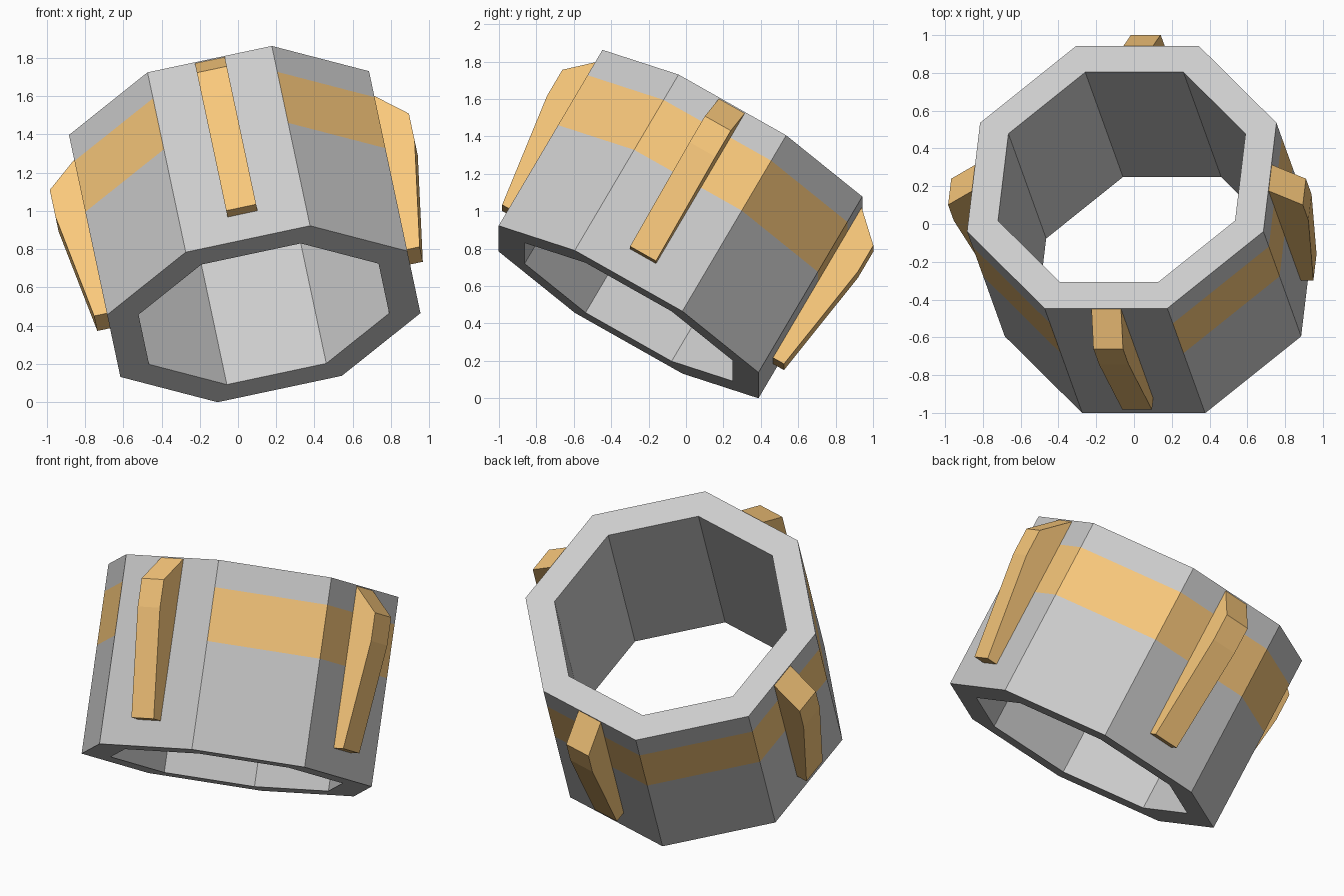
import bpy, bmesh
from math import radians, cos, sin, pi
from mathutils import Matrix, Euler, Vector

if "Cube" in bpy.data.objects:
    bpy.data.objects.remove(bpy.data.objects["Cube"])

# Tilted frame of the whole model: local z runs along the tube
FRAME = Matrix.Translation((0.135, -0.307, 0.461)) @ \
    Euler((radians(-30), radians(-12), 0)).to_matrix().to_4x4()
SIDES = 8
HEIGHT = 1.11
R_OUT = 0.802 / cos(pi / SIDES)
R_IN = R_OUT * 0.8

grey = bpy.data.materials.new("grey")
grey.diffuse_color = (0.8, 0.8, 0.8, 1)
grey.use_nodes = True
grey.node_tree.nodes["Principled BSDF"].inputs["Base Color"].default_value = grey.diffuse_color
amber = bpy.data.materials.new("amber")
amber.diffuse_color = (0.95, 0.58, 0.2, 1)
amber.use_nodes = True
amber.node_tree.nodes["Principled BSDF"].inputs["Base Color"].default_value = amber.diffuse_color


def finish(bm, name, materials):
    bmesh.ops.recalc_face_normals(bm, faces=bm.faces)
    mesh = bpy.data.meshes.new(name)
    bm.to_mesh(mesh)
    bm.free()
    for m in materials:
        mesh.materials.append(m)
    obj = bpy.data.objects.new(name, mesh)
    obj.matrix_world = FRAME
    bpy.context.collection.objects.link(obj)
    return obj


# Octagonal tube with a flush painted band, left plain on the front side
profile = [(R_OUT, 0), (R_OUT, 0.635), (R_OUT, 0.95), (R_OUT, HEIGHT),
           (R_IN, HEIGHT), (R_IN, 0)]
bm = bmesh.new()
loops = []
for k in range(SIDES):
    t = 2 * pi * (k + 0.5) / SIDES
    loops.append([bm.verts.new((r * cos(t), r * sin(t), z)) for r, z in profile])
for k in range(SIDES):
    a, b = loops[k], loops[(k + 1) % SIDES]
    for i in range(len(profile)):
        j = (i + 1) % len(profile)
        f = bm.faces.new((a[i], b[i], b[j], a[j]))
        faces_front = f.calc_center_median().y < -0.7
        f.material_index = 1 if i == 1 and not faces_front else 0
finish(bm, "octagonal_ring", [grey, amber])

# Four tapered ribs, one on every second side
rib_profile = [(0.78, 0.155), (0.87, 0.155), (0.96, 0.79),
               (0.96, 0.955), (0.80, 1.105), (0.78, 1.105)]
for k, side in enumerate(("right", "back", "left", "front")):
    bm = bmesh.new()
    face = bm.faces.new([bm.verts.new((d, -0.08, z)) for d, z in rib_profile])
    ext = bmesh.ops.extrude_face_region(bm, geom=[face], use_keep_orig=True)
    verts = [v for v in ext["geom"] if isinstance(v, bmesh.types.BMVert)]
    bmesh.ops.translate(bm, verts=verts, vec=Vector((0, 0.16, 0)))
    bmesh.ops.rotate(bm, verts=bm.verts, cent=(0, 0, 0),
                     matrix=Matrix.Rotation(k * pi / 2, 3, 'Z'))
    finish(bm, side + "_rib", [amber])
